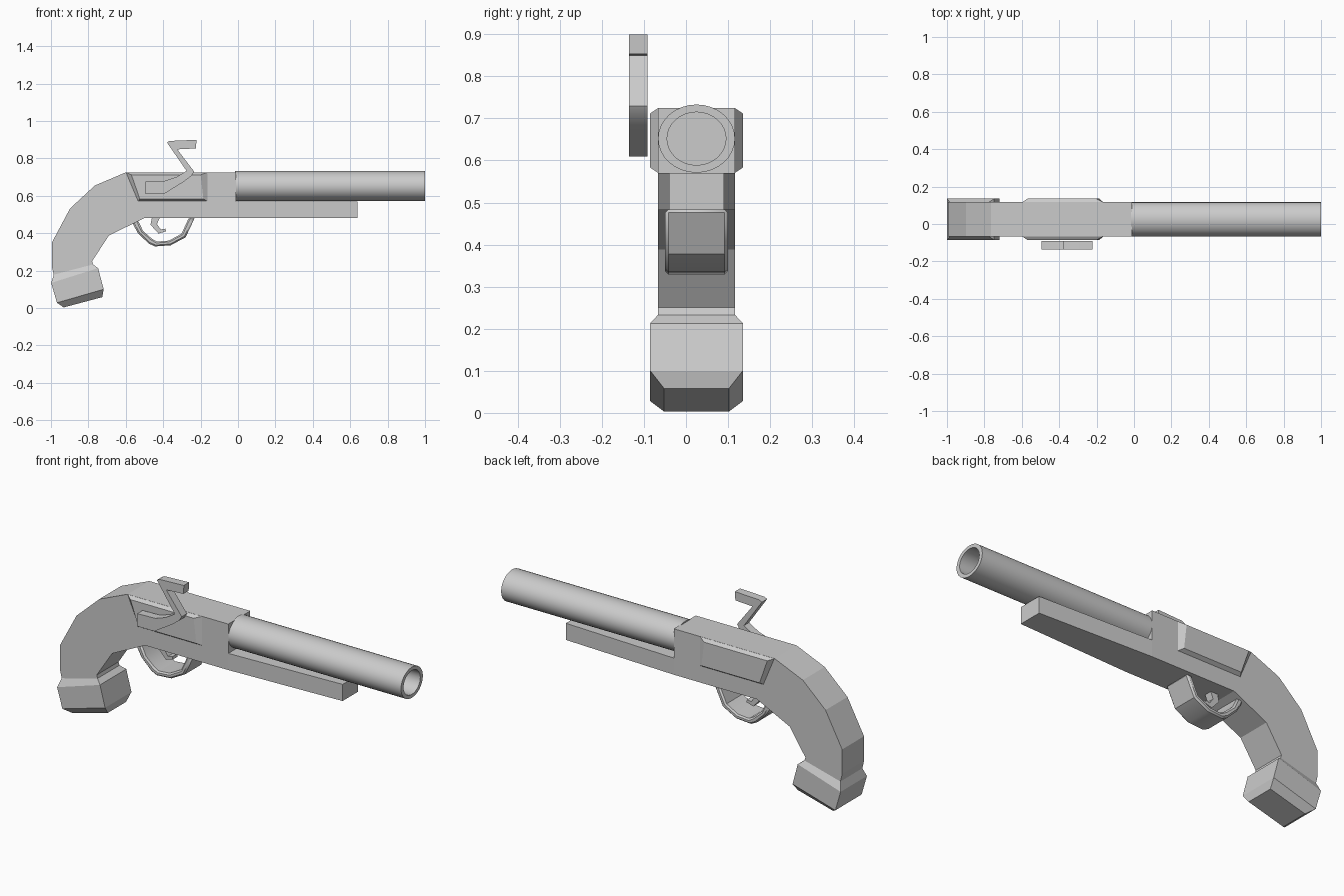
import bpy, bmesh
from math import sin, cos, pi, radians

if "Cube" in bpy.data.objects:
    bpy.data.objects.remove(bpy.data.objects["Cube"])

CY = 0.025  # centre plane of the body


def loft(name, rings, closed=False, smooth=0):
    """Skin matching rings of points; cap the ends unless the loop is closed."""
    bm = bmesh.new()
    vs = [[bm.verts.new(p) for p in r] for r in rings]
    n = len(rings[0])
    pairs = list(zip(vs, vs[1:])) + ([(vs[-1], vs[0])] if closed else [])
    for a, b in pairs:
        for i in range(n):
            j = (i + 1) % n
            bm.faces.new((a[i], a[j], b[j], b[i]))
    if not closed:
        bm.faces.new(vs[0])
        bm.faces.new(vs[-1])
    bmesh.ops.recalc_face_normals(bm, faces=bm.faces)
    me = bpy.data.meshes.new(name)
    bm.to_mesh(me)
    bm.free()
    ob = bpy.data.objects.new(name, me)
    bpy.context.collection.objects.link(ob)
    if smooth:
        bpy.ops.object.select_all(action='DESELECT')
        bpy.context.view_layer.objects.active = ob
        ob.select_set(True)
        bpy.ops.object.shade_smooth_by_angle(angle=radians(smooth))
    return ob


def at_y(profile, y):
    return [(x, y, z) for x, z in profile]


def prism(name, profile, half, cy=CY, smooth=0):
    return loft(name, [at_y(profile, cy - half), at_y(profile, cy + half)], smooth=smooth)


def bar_section(a, b, half):
    """Rectangle spanning two x-z points, extended in y."""
    return [(a[0], CY - half, a[1]), (b[0], CY - half, b[1]),
            (b[0], CY + half, b[1]), (a[0], CY + half, a[1])]


# grip and receiver
prism("grip_and_receiver", [
    (-0.01, 0.725), (-0.6, 0.725), (-0.765, 0.655), (-0.898, 0.532),
    (-0.995, 0.35), (-0.995, 0.22), (-0.985, 0.178), (-0.775, 0.233),
    (-0.78, 0.25), (-0.69, 0.388), (-0.497, 0.482), (-0.01, 0.482)], 0.0915)

# tapered forestock under the barrel
loft("forestock", [
    bar_section((-0.01, 0.482), (-0.01, 0.57), 0.0915),
    bar_section((0.64, 0.482), (0.64, 0.57), 0.065)])

# pommel cap, chamfered at both ends
loft("pommel", [
    bar_section((-0.985, 0.178), (-0.775, 0.233), 0.0915),
    bar_section((-0.999, 0.134), (-0.748, 0.213), 0.11),
    bar_section((-0.968, 0.028), (-0.718, 0.1), 0.11),
    bar_section((-0.932, 0.003), (-0.726, 0.058), 0.077)])

# lock plates on both sides
outer = [(-0.6, 0.725), (-0.163, 0.725), (-0.163, 0.57), (-0.535, 0.57)]
inner = [(-0.57, 0.712), (-0.2, 0.712), (-0.185, 0.583), (-0.525, 0.583)]
for side, s in (("front", -1), ("back", 1)):
    loft(side + "_lock_plate", [at_y(outer, CY + s * 0.0905), at_y(inner, CY + s * 0.11)])

# hollow barrel, slightly oval
N = 32


def oval(x, ry, rz):
    return [(x, CY + ry * cos(2 * pi * i / N), 0.652 + rz * sin(2 * pi * i / N)) for i in range(N)]


loft("barrel", [oval(-0.015, 0.0915, 0.081), oval(1.0, 0.0915, 0.081),
                oval(1.0, 0.07, 0.063), oval(0.0, 0.07, 0.063)], smooth=35)

# hammer on the front side
prism("hammer", [
    (-0.38, 0.885), (-0.365, 0.893), (-0.222, 0.899), (-0.225, 0.853),
    (-0.325, 0.848), (-0.235, 0.73), (-0.25, 0.705), (-0.29, 0.675),
    (-0.395, 0.61), (-0.495, 0.61), (-0.495, 0.677), (-0.39, 0.68),
    (-0.33, 0.7), (-0.275, 0.733)], 0.022, -0.113, smooth=30)

# trigger guard swept from paired outer and inner points, edges chamfered
path_out = [(-0.568, 0.46), (-0.535, 0.4), (-0.478, 0.345), (-0.445, 0.329),
            (-0.36, 0.335), (-0.28, 0.378), (-0.23, 0.484)]
path_in = [(-0.535, 0.47), (-0.508, 0.412), (-0.46, 0.37), (-0.433, 0.355),
           (-0.37, 0.36), (-0.302, 0.397), (-0.262, 0.484)]
guard = loft("trigger_guard", [bar_section(a, b, 0.075) for a, b in zip(path_out, path_in)], smooth=30)
bevel = guard.modifiers.new("edge_chamfer", 'BEVEL')
bevel.width = 0.008
bevel.segments = 1
bevel.limit_method = 'ANGLE'
bevel.angle_limit = radians(60)

# trigger
prism("trigger", [
    (-0.46, 0.484), (-0.468, 0.445), (-0.425, 0.398), (-0.385, 0.41),
    (-0.388, 0.424), (-0.413, 0.42), (-0.433, 0.448), (-0.418, 0.484)], 0.02)
